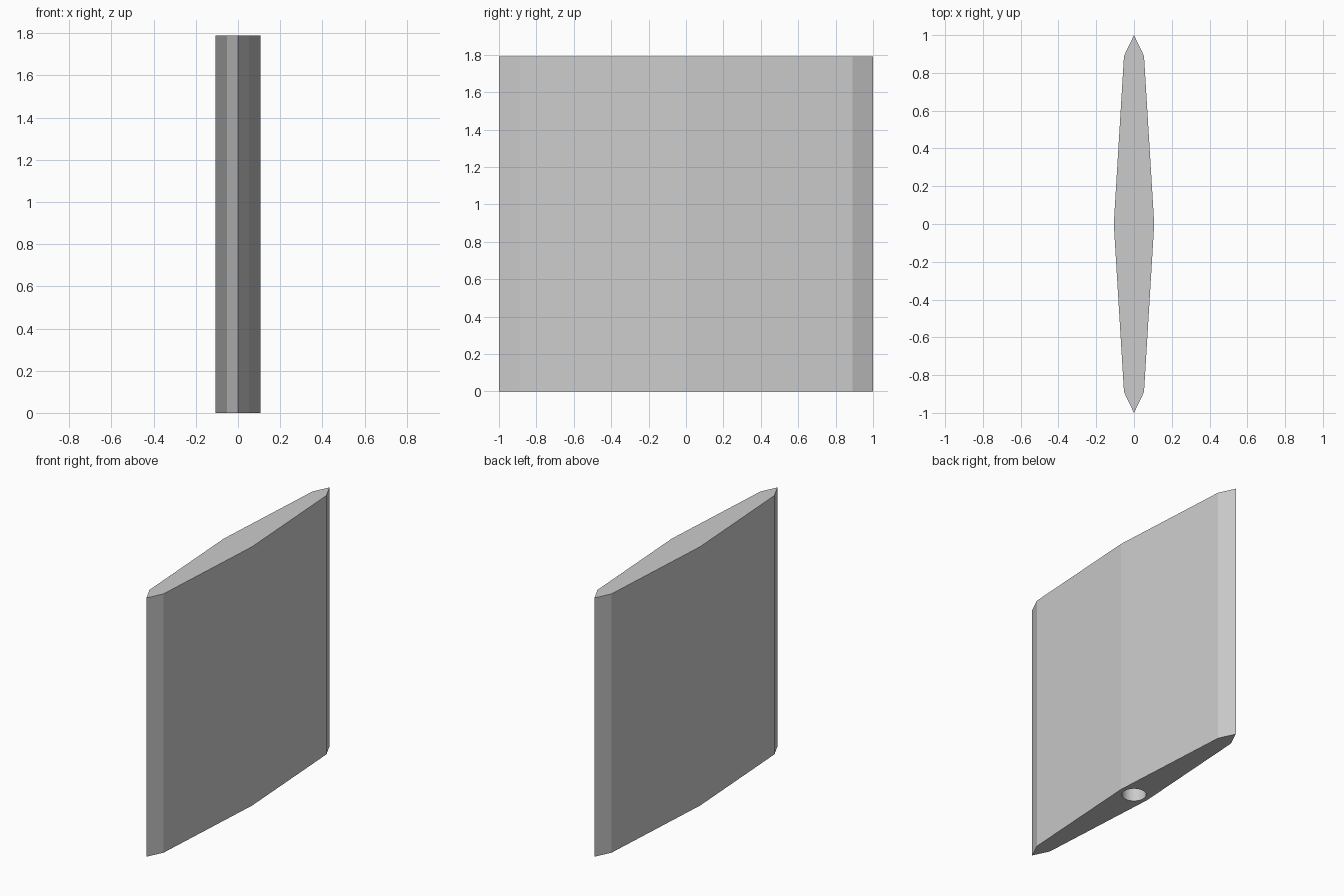
import bpy
import bmesh
from math import cos, sin, tau

cube = bpy.data.objects.get("Cube")
if cube:
    bpy.data.objects.remove(cube, do_unlink=True)

HEIGHT = 1.79
HOLE_RADIUS = 0.077
HOLE_DEPTH = 0.5
SIDES = 48

grey = bpy.data.materials.new("plain_grey")
grey.use_nodes = True
colour = (0.6, 0.6, 0.6, 1)
grey.diffuse_color = colour
grey.node_tree.nodes["Principled BSDF"].inputs["Base Color"].default_value = colour


def prism(name, outline, low, high):
    """Extrude a flat outline upwards into a closed solid."""
    bm = bmesh.new()
    base = bm.faces.new([bm.verts.new((x, y, low)) for x, y in outline])
    top = bmesh.ops.extrude_face_region(bm, geom=[base])["geom"]
    verts = [v for v in top if isinstance(v, bmesh.types.BMVert)]
    bmesh.ops.translate(bm, verts=verts, vec=(0, 0, high - low))
    bmesh.ops.recalc_face_normals(bm, faces=bm.faces)
    mesh = bpy.data.meshes.new(name)
    bm.to_mesh(mesh)
    bm.free()
    mesh.materials.append(grey)
    obj = bpy.data.objects.new(name, mesh)
    bpy.context.collection.objects.link(obj)
    return obj


# Slab: long diamond section with bevelled cutting edges at both ends
half = [(0, -1), (0.053, -0.89), (0.107, 0), (0.053, 0.89)]
outline = half + [(-x, -y) for x, y in half]
slab = prism("tapered_slab", outline, 0, HEIGHT)

# Round socket bored into the underside
ring = [(HOLE_RADIUS * cos(tau * i / SIDES), HOLE_RADIUS * sin(tau * i / SIDES))
        for i in range(SIDES)]
cutter = prism("socket_cutter", ring, -0.1, HOLE_DEPTH)
cutter.hide_render = True
bore = slab.modifiers.new("socket", "BOOLEAN")
bore.operation = "DIFFERENCE"
bore.solver = "EXACT"
bore.object = cutter

# Apply the bore and drop the cutter
bpy.ops.object.select_all(action="DESELECT")
bpy.context.view_layer.objects.active = slab
slab.select_set(True)
bpy.ops.object.modifier_apply(modifier=bore.name)
bpy.data.objects.remove(cutter, do_unlink=True)

# Smooth the bore wall, keeping the shallow slab creases flat
for face in slab.data.polygons:
    c = face.center
    face.use_smooth = abs(face.normal.z) < 0.5 and c.x ** 2 + c.y ** 2 < HOLE_RADIUS ** 2
